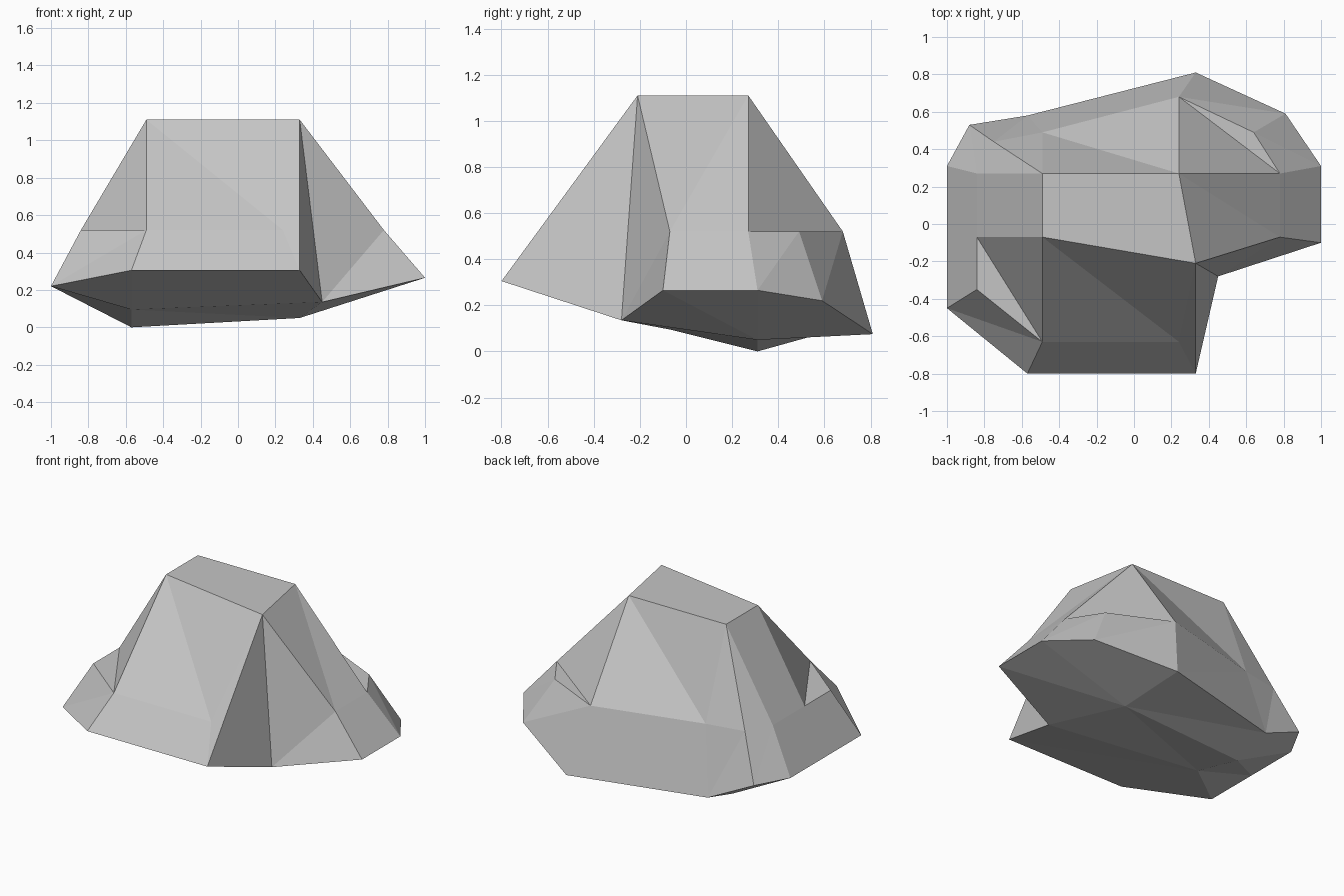
import bpy
import bmesh

default_cube = bpy.data.objects.get("Cube")
if default_cube:
    bpy.data.objects.remove(default_cube, do_unlink=True)

# Stone colour
stone = bpy.data.materials.new("grey_stone")
stone.use_nodes = True
grey = (0.56, 0.56, 0.56, 1)
stone.diffuse_color = grey
stone.node_tree.nodes["Principled BSDF"].inputs["Base Color"].default_value = grey

TOP_Z, SHOULDER_Z = 1.11, 0.52

# Corners of the flat top
top_front_left, top_front_right, top_back_right, top_back_left = (
    (x, y, TOP_Z) for x, y in ((-.49, -.07), (.33, -.21), (.24, .27), (-.49, .27)))

# Corners of the underside
under_front = (-.57, -.07, .095)
under_back = (-.57, .31, 0)
under_side = (.33, .31, .05)

# Widest outline, counter-clockwise from the front corner
rim = [(-.57, -.8, .305), (.33, -.8, .305), (.45, -.28, .135), (1, -.1, .265),
       (1, .31, .265), (.81, .59, .22), (.33, .81, .075), (-.57, .58, .075),
       (-.88, .53, .22), (-1, .31, .22), (-1, -.07, .22), (-1, -.45, .22)]

# Shoulder outline, where the notch column rises straight to the top
shoulder = [(x, y, SHOULDER_Z) for x, y in (
    (-.49, -.63), (.24, -.63), (0, 0), (.78, -.07), (.78, .27), (.64, .49),
    (.24, .68), (-.49, .49), (-.75, .44), (-.84, .27), (-.84, -.07), (-.84, -.35))]
notch = 2
shoulder[notch] = top_front_right

# Two flat ledges: the upper wall skips these shoulder corners
wall_foot = list(shoulder)
count = len(rim)
for ledge in (5, 11):
    wall_foot[ledge] = shoulder[(ledge + 1) % count]

# Top and underside corners repeated to match the outline columns
top = ([top_front_left] + [top_front_right] * 3 + [top_back_right] * 3
       + [top_back_left] * 3 + [top_front_left] * 2)
under = ([under_front] * 2 + [under_side] * 5 + [under_back] * 3
         + [under_front] * 2)

bm = bmesh.new()
corners = {}


def corner(point):
    """Return the shared vertex at a point."""
    if point not in corners:
        corners[point] = bm.verts.new(point)
    return corners[point]


def add_face(*points):
    """Add a face unless its corners collapse onto one another."""
    if len(set(points)) == len(points):
        bm.faces.new([corner(p) for p in points])


def bridge(lower, upper, flipped=()):
    """Join two outlines with triangles, choosing the fold direction."""
    for i in range(count):
        j = (i + 1) % count
        a, b, c, d = lower[i], lower[j], upper[j], upper[i]
        if i in flipped:
            add_face(a, b, d)
            add_face(b, c, d)
        else:
            add_face(a, b, c)
            add_face(a, c, d)


# Underside, skirt, ledges, upper walls and caps
bridge(under, rim)
bridge(rim, shoulder)
bridge(shoulder, wall_foot)
bridge(wall_foot, top, flipped=(0, 6))
add_face(top_front_left, top_front_right, top_back_right, top_back_left)
add_face(under_front, under_back, under_side)

bmesh.ops.recalc_face_normals(bm, faces=bm.faces)
mesh = bpy.data.meshes.new("rock")
bm.to_mesh(mesh)
bm.free()
mesh.materials.append(stone)

rock = bpy.data.objects.new("rock", mesh)
bpy.context.collection.objects.link(rock)
